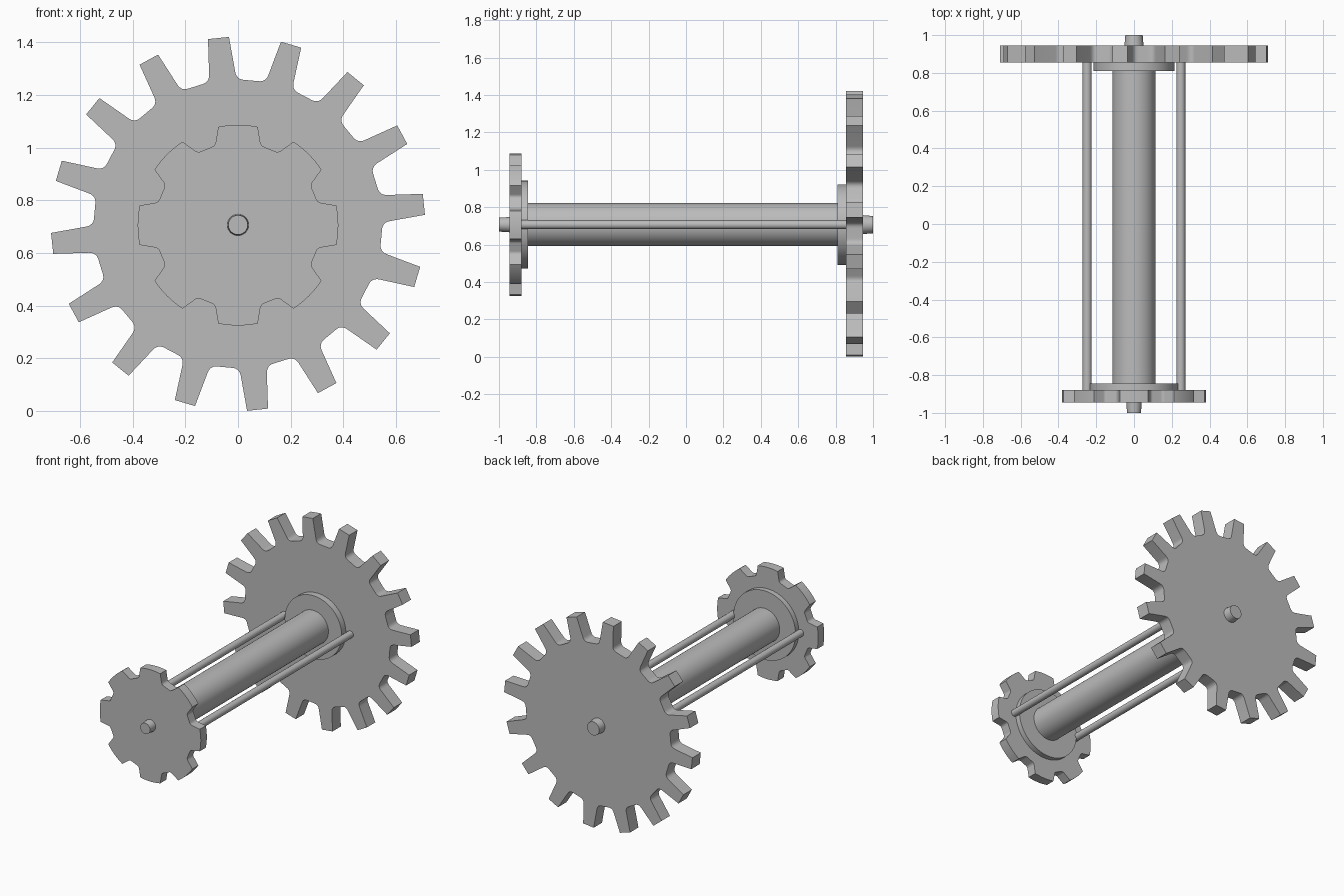
import bpy, bmesh, math
from mathutils import Vector

cube = bpy.data.objects.get("Cube")
if cube:
    bpy.data.objects.remove(cube, do_unlink=True)

AXIS_Z = 0.707

metal = bpy.data.materials.new("grey_metal")
metal.use_nodes = True
colour = (0.5, 0.5, 0.5, 1)
metal.diffuse_color = colour
metal.node_tree.nodes["Principled BSDF"].inputs["Base Color"].default_value = colour


def finish(name, bm):
    """Turn a bmesh into a smooth-shaded object with sharp edges kept."""
    bmesh.ops.recalc_face_normals(bm, faces=bm.faces)
    mesh = bpy.data.meshes.new(name)
    bm.to_mesh(mesh)
    bm.free()
    mesh.materials.append(metal)
    obj = bpy.data.objects.new(name, mesh)
    bpy.context.collection.objects.link(obj)
    bpy.ops.object.select_all(action='DESELECT')
    obj.select_set(True)
    bpy.context.view_layer.objects.active = obj
    bpy.ops.object.shade_smooth_by_angle(angle=math.radians(30))
    return obj


def rod(name, y0, y1, r0, r1=None, x=0, sides=48):
    """Round bar along y, optionally tapered."""
    bm = bmesh.new()
    loops = []
    for y, r in ((y0, r0), (y1, r1 or r0)):
        loops.append([bm.verts.new((x + r * math.cos(a), y, AXIS_Z + r * math.sin(a)))
                      for a in (math.tau * i / sides for i in range(sides))])
    for i in range(sides):
        j = (i + 1) % sides
        bm.faces.new((loops[0][i], loops[0][j], loops[1][j], loops[1][i]))
    for loop in loops:
        bm.faces.new(loop)
    return finish(name, bm)


def fillet(before, corner, after, size, steps=6):
    """Round one corner of an outline."""
    a = corner + (before - corner).normalized() * size
    b = corner + (after - corner).normalized() * size
    return [a * (1 - t) ** 2 + corner * 2 * t * (1 - t) + b * t * t
            for t in (i / steps for i in range(steps + 1))]


def gear(name, teeth, phase, r_tip, r_root, w_tip, w_root, size, tip_steps, y0, y1, z):
    """Extruded gear with tapered teeth and rounded roots."""
    half = math.asin(w_tip / r_tip)
    x_root = math.sqrt(r_root ** 2 - w_root ** 2)
    root_r, root_l = Vector((x_root, -w_root)), Vector((x_root, w_root))
    tip = [Vector((r_tip * math.cos(a), r_tip * math.sin(a)))
           for a in (half * (2 * i / tip_steps - 1) for i in range(tip_steps + 1))]
    mid = math.pi / teeth
    valley_l = Vector((r_root * math.cos(mid), r_root * math.sin(mid)))
    valley_r = Vector((valley_l.x, -valley_l.y))
    tooth = (fillet(valley_r, root_r, tip[0], size) + tip
             + fillet(tip[-1], root_l, valley_l, size))
    bm = bmesh.new()
    verts = []
    for i in range(teeth):
        a = phase + math.tau * i / teeth
        c, s = math.cos(a), math.sin(a)
        verts += [bm.verts.new((p.x * c - p.y * s, y0, z + p.x * s + p.y * c)) for p in tooth]
    face = bm.faces.new(verts)
    new = bmesh.ops.extrude_face_region(bm, geom=[face], use_keep_orig=True)["geom"]
    bmesh.ops.translate(bm, vec=(0, y1 - y0, 0),
                        verts=[v for v in new if isinstance(v, bmesh.types.BMVert)])
    return finish(name, bm)


# Toothed wheels at both ends
gear("large_gear", 16, math.radians(6), 0.711, 0.548, 0.04, 0.052, 0.03, 1,
     0.855, 0.945, 0.711)
gear("small_gear", 8, 0, 0.381, 0.314, 0.075, 0.087, 0.014, 8,
     -0.945, -0.88, 0.706)

# Central shaft, collars and axle pins
rod("main_shaft", -0.86, 0.83, 0.115, sides=64)
rod("front_collar", -0.885, -0.845, 0.235, sides=64)
rod("back_collar", 0.81, 0.86, 0.215, sides=64)
rod("front_pin", -1.0, -0.94, 0.037, 0.041, sides=32)
rod("back_pin", 0.94, 1.0, 0.051, 0.046, sides=32)

# Thin side rods
for side, x in (("left", 0.248), ("right", -0.248)):
    rod(side + "_side_rod", -0.885, 0.86, 0.024, x=x, sides=24)
